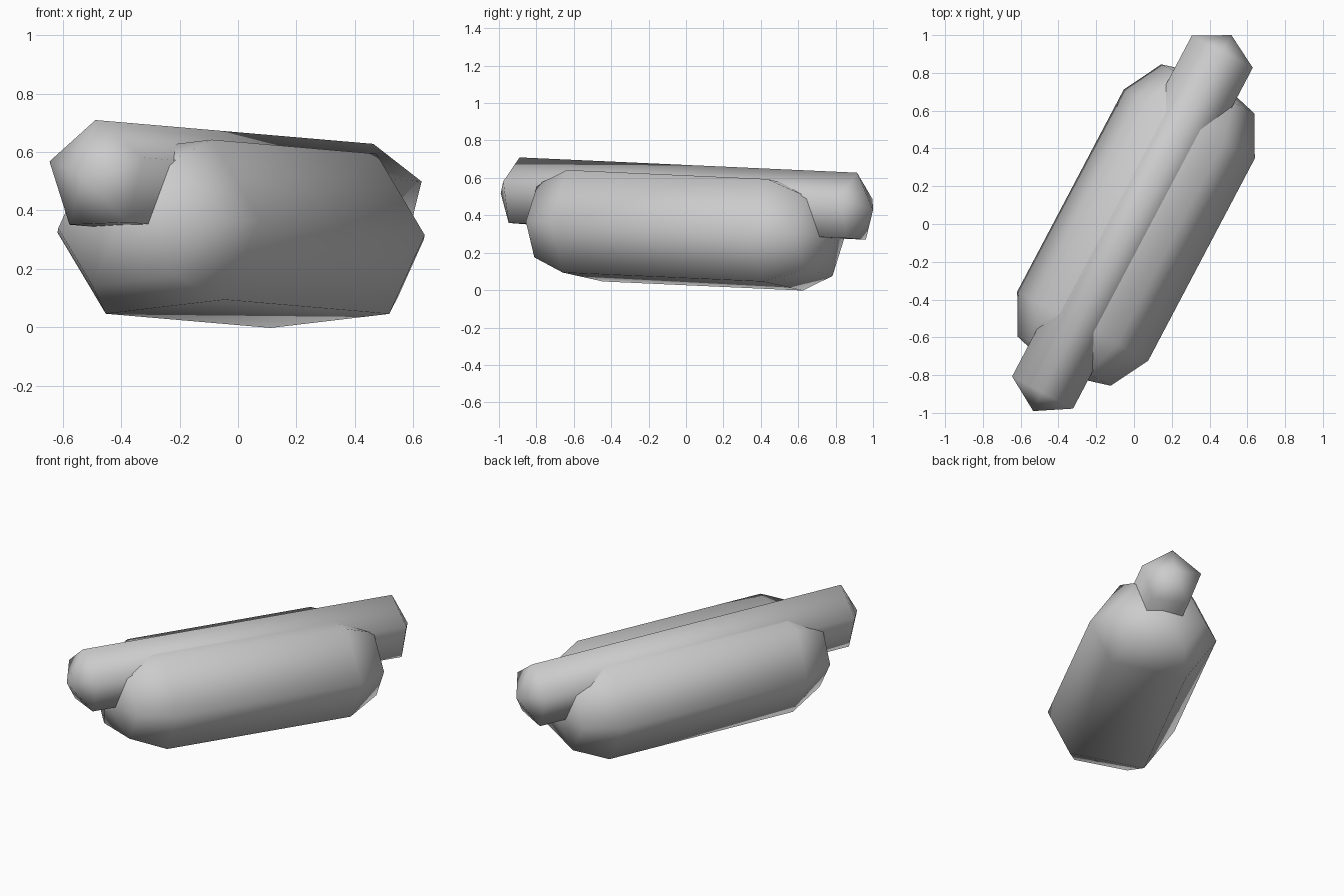
import bpy, bmesh, math
from mathutils import Vector

cube = bpy.data.objects.get("Cube")
if cube:
    bpy.data.objects.remove(cube, do_unlink=True)

grey = bpy.data.materials.new("plain_grey")
grey.use_nodes = True
colour = (0.6, 0.6, 0.6, 1)
grey.diffuse_color = colour
grey.node_tree.nodes["Principled BSDF"].inputs["Base Color"].default_value = colour

# Shared direction: both parts lie diagonally and dip a little to the back
heading = math.radians(62.2)
along = Vector((math.cos(heading), math.sin(heading), -0.04))
across = Vector((math.sin(heading), -math.cos(heading), 0))
up = Vector((0, 0, 1))


def capsule(name, centre, section, stations, tip):
    """Sweep a section through (distance, scale) stations and close both ends at a tip."""
    def place(s, u, v):
        return centre + along * s + across * u + up * v

    bm = bmesh.new()
    rings = [[bm.verts.new(place(s, u * k, v * k)) for u, v in section]
             for s, k in stations]
    count = len(section)
    for a, b in zip(rings, rings[1:]):
        for i in range(count):
            j = (i + 1) % count
            bm.faces.new((a[i], a[j], b[j], b[i]))
    for ring, s in ((rings[0], -tip), (rings[-1], tip)):
        end = bm.verts.new(place(s, 0, 0))
        for i in range(count):
            bm.faces.new((ring[i], ring[(i + 1) % count], end))
    bmesh.ops.recalc_face_normals(bm, faces=bm.faces)
    mesh = bpy.data.meshes.new(name)
    bm.to_mesh(mesh)
    bm.free()
    mesh.materials.append(grey)
    mesh.shade_smooth()
    obj = bpy.data.objects.new(name, mesh)
    bpy.context.collection.objects.link(obj)
    return obj


# Six-sided bun with rounded ends; the section repeats through its centre
half = [(0.392, 0.02), (0.205, 0.298), (-0.255, 0.25)]
hexagon = half + [(-u, -v) for u, v in half]
capsule("bun", across * 0.012 + up * 0.32, hexagon,
        [(-0.815, 0.71), (-0.605, 1), (0.605, 1), (0.815, 0.71)], 0.89)

# Five-sided sausage with pointed ends, sunk into the top of the bun
angles = [math.radians(92 + 72 * i) for i in range(5)]
pentagon = [(0.192 * math.cos(a), 0.196 * math.sin(a)) for a in angles]
capsule("sausage", across * -0.01 + up * 0.473, pentagon,
        [(-1.015, 1), (1.025, 1)], 1.125)
